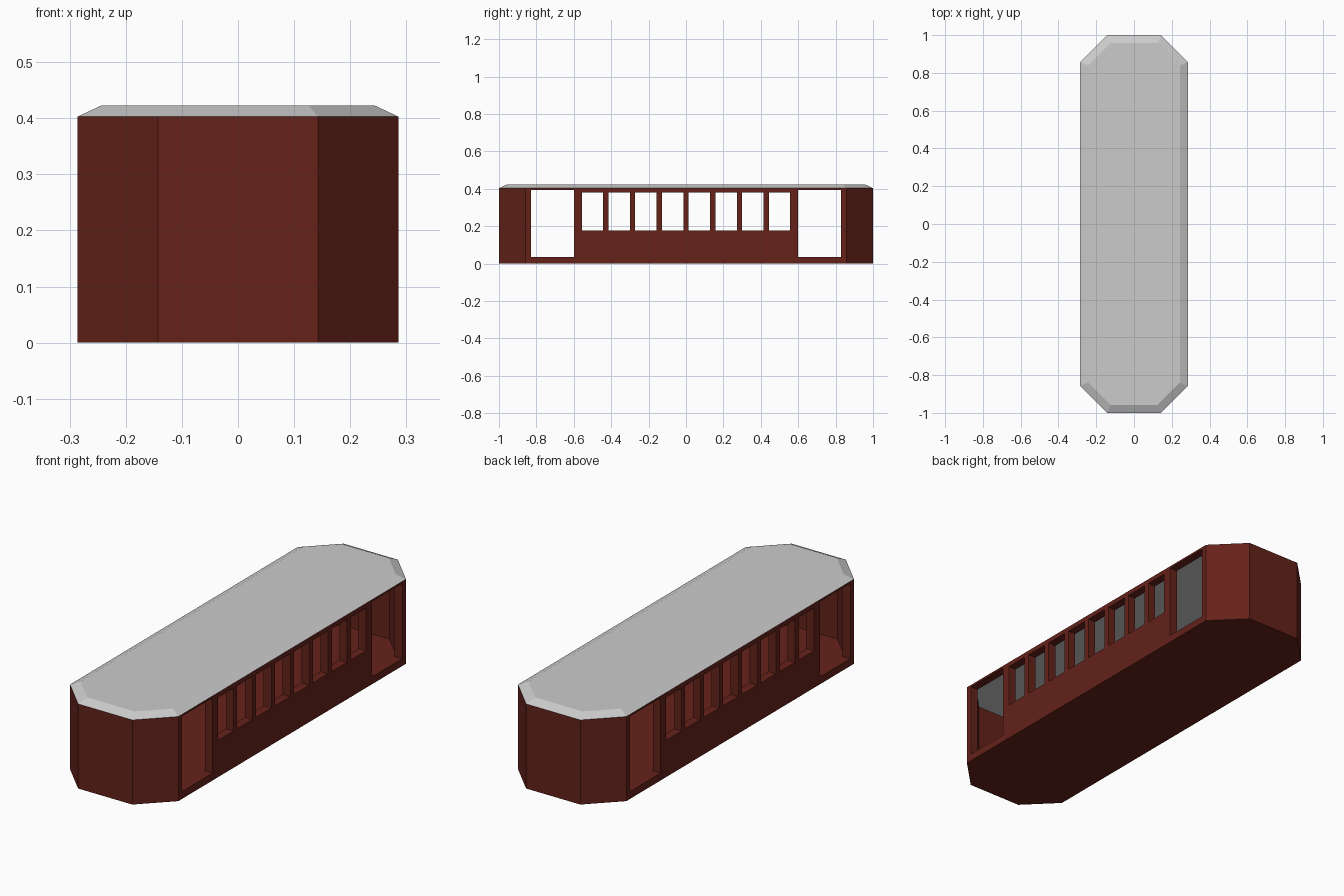
import bpy, bmesh
from mathutils import Matrix

if "Cube" in bpy.data.objects:
    bpy.data.objects.remove(bpy.data.objects["Cube"])

U = 1 / 7            # design module
W, L = 2 * U, 1.0    # half width, half length
WALL, FLOOR = 0.04, 0.035
EAVE, TOP = 0.403, 0.423


def octagon(inset=0.0):
    """Plan outline with 45-degree cut corners, offset inward evenly."""
    x, y = W - inset, L - inset
    s = W + L - U - inset * 2 ** 0.5      # cut corner lies on |x| + |y| = s
    q = [(x, s - x), (s - y, y)]
    return (q + [(-a, b) for a, b in reversed(q)]
            + [(-a, -b) for a, b in q] + [(a, -b) for a, b in reversed(q)])


def make_object(name, bm):
    bmesh.ops.recalc_face_normals(bm, faces=bm.faces)
    mesh = bpy.data.meshes.new(name)
    bm.to_mesh(mesh)
    bm.free()
    ob = bpy.data.objects.new(name, mesh)
    bpy.context.collection.objects.link(ob)
    return ob


def loft(name, low, z0, high, z1):
    bm = bmesh.new()
    a = [bm.verts.new((x, y, z0)) for x, y in low]
    b = [bm.verts.new((x, y, z1)) for x, y in high]
    bm.faces.new(a)
    bm.faces.new(b)
    for i in range(len(a)):
        j = (i + 1) % len(a)
        bm.faces.new((a[i], a[j], b[j], b[i]))
    return make_object(name, bm)


def add_box(bm, y0, y1, z0, z1):
    size = Matrix.Diagonal((1.0, y1 - y0, z1 - z0, 1))
    bmesh.ops.create_cube(
        bm, size=1, matrix=Matrix.Translation((0, (y0 + y1) / 2, (z0 + z1) / 2)) @ size)


def cut(ob, cutter):
    mod = ob.modifiers.new("cut", 'BOOLEAN')
    mod.operation, mod.solver, mod.object = 'DIFFERENCE', 'EXACT', cutter
    deps = bpy.context.evaluated_depsgraph_get()
    mesh = bpy.data.meshes.new_from_object(ob.evaluated_get(deps))
    ob.modifiers.clear()
    ob.data = mesh
    bpy.data.objects.remove(cutter)


# hollow body with floor, open under the roof
body = loft("tram_body", octagon(), 0, octagon(), EAVE)
cut(body, loft("cavity_cutter", octagon(WALL), FLOOR, octagon(WALL), 0.6))

# windows and doorways through both sides
bm = bmesh.new()
for i in range(8):
    c = (i - 3.5) * U
    add_box(bm, c - 0.4 * U, c + 0.4 * U, 0.176, 0.38)
for y0, y1 in ((-0.829, -0.6), (0.6, 0.829)):
    add_box(bm, y0, y1, FLOOR, 0.393)
cut(body, make_object("opening_cutter", bm))

paint = bpy.data.materials.new("dark_red_paint")
paint.diffuse_color = (0.13, 0.016, 0.01, 1)
paint.use_nodes = True
paint.node_tree.nodes["Principled BSDF"].inputs["Base Color"].default_value = paint.diffuse_color
body.data.materials.clear()
body.data.materials.append(paint)

# roof slab with sloped edges
loft("roof", octagon(), EAVE, octagon(0.3 * U), TOP)
